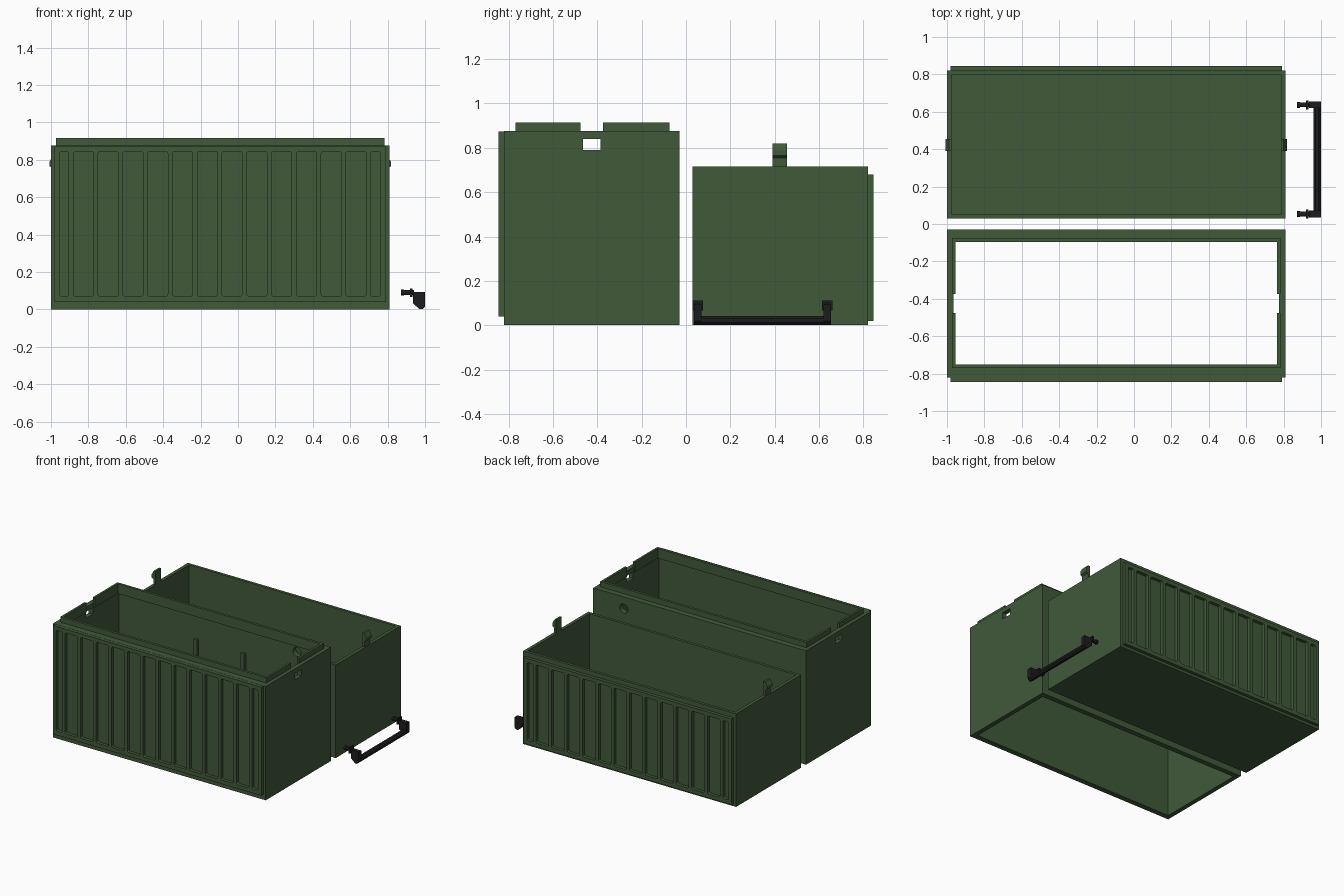
import bpy, bmesh, math
from mathutils import Matrix, Vector

if "Cube" in bpy.data.objects:
    bpy.data.objects.remove(bpy.data.objects["Cube"])


def material(name, rgb):
    m = bpy.data.materials.new(name)
    m.diffuse_color = (*rgb, 1)
    m.use_nodes = True
    m.node_tree.nodes["Principled BSDF"].inputs["Base Color"].default_value = m.diffuse_color
    return m


GREEN = material("dark green", (0.052, 0.1, 0.042))
BLACK = material("near black", (0.012, 0.012, 0.013))


def finish(bm, name, mat):
    bmesh.ops.recalc_face_normals(bm, faces=bm.faces)
    me = bpy.data.meshes.new(name)
    bm.to_mesh(me)
    bm.free()
    me.materials.append(mat)
    ob = bpy.data.objects.new(name, me)
    bpy.context.collection.objects.link(ob)
    return ob


def box(name, x, y, z, mat=GREEN):
    bm = bmesh.new()
    size = [b - a for a, b in (x, y, z)]
    mid = [(a + b) / 2 for a, b in (x, y, z)]
    bmesh.ops.create_cube(bm, size=1, matrix=Matrix.Translation(mid) @ Matrix.Diagonal((*size, 1)))
    return finish(bm, name, mat)


def rod(name, start, end, radius, sides, mat=BLACK):
    a, b = Vector(start), Vector(end)
    turn = (b - a).to_track_quat('Z', 'Y').to_matrix().to_4x4()
    bm = bmesh.new()
    bmesh.ops.create_cone(bm, cap_ends=True, segments=sides, radius1=radius, radius2=radius,
                          depth=(b - a).length,
                          matrix=Matrix.Translation((a + b) / 2) @ turn @ Matrix.Rotation(math.pi / sides, 4, 'Z'))
    return finish(bm, name, mat)


def prism(name, points, y0, y1, mat):
    # x-z profile extruded along y
    bm = bmesh.new()
    face = bm.faces.new([bm.verts.new((x, y0, z)) for x, z in points])
    new = bmesh.ops.extrude_face_region(bm, geom=[face])["geom"]
    bmesh.ops.translate(bm, vec=(0, y1 - y0, 0), verts=[v for v in new if isinstance(v, bmesh.types.BMVert)])
    return finish(bm, name, mat)


def cut(ob, *cutters):
    bpy.context.view_layer.objects.active = ob
    for c in cutters:
        m = ob.modifiers.new("cut", 'BOOLEAN')
        m.operation, m.solver, m.object = 'DIFFERENCE', 'EXACT', c
        bpy.ops.object.modifier_apply(modifier=m.name)
        bpy.data.objects.remove(c)


def rounded(x0, x1, z0, z1, r):
    pts = []
    for cx, cz, start in ((x1 - r, z1 - r, 0), (x0 + r, z1 - r, 90), (x0 + r, z0 + r, 180), (x1 - r, z0 + r, 270)):
        for k in range(4):
            a = math.radians(start + 30 * k)
            pts.append((cx + r * math.cos(a), cz + r * math.sin(a)))
    return pts


def ribbed_panel(name, y, z, slot_z):
    # flat sheet with a row of rounded slots, leaving ribs between them
    sheet = box(name, (-0.98, 0.79), y, z)
    pitch = 0.1325
    spans = [(-0.955, -0.905), (0.71, 0.76)]
    spans += [(-0.88 + pitch * i, -0.773 + pitch * i) for i in range(12)]
    inner = min(y, key=abs)
    outer = max(y, key=abs)
    over = math.copysign(0.05, outer)
    for a, b in spans:
        cut(sheet, prism("slot", rounded(a, b, *slot_z, 0.012), inner - over, outer + over, GREEN))
    return sheet


X = (-1.0, 0.81)

# open sleeve: walls, side windows and a round hole in the back wall
sleeve = box("sleeve_walls", X, (-0.82, -0.03), (0, 0.875))
cut(sleeve,
    box("c", (-0.965, 0.775), (-0.778, -0.07), (-1, 2)),
    box("c", (-2, 2), (-0.465, -0.385), (0.79, 0.84)),
    rod("c", (0.55, -0.2, 0.785), (0.55, 0.02, 0.785), 0.035, 24))

# raised lip around the sleeve top, interrupted at the side windows
lip = box("sleeve_lip", (-0.972, 0.782), (-0.77, -0.075), (0.84, 0.915))
cut(lip,
    box("c", (-0.955, 0.765), (-0.75, -0.095), (0, 2)),
    box("c", (-2, 2), (-0.475, -0.375), (0.7, 2)))
ledge = box("sleeve_ledge", (-0.972, 0.782), (-0.8, -0.05), (0.84, 0.874))
cut(ledge,
    box("c", (-0.955, 0.765), (-0.75, -0.095), (0, 2)),
    box("c", (-2, 2), (-0.475, -0.375), (0.7, 2)))

ribbed_panel("sleeve_ribbed_front", (-0.845, -0.819), (0.04, 0.874), (0.07, 0.845))

# guide bars inside the sleeve
for i, x in enumerate((-0.3, 0.1)):
    box(f"guide_bar_{i}", (x - 0.015, x + 0.015), (-0.09, -0.069), (0.2, 0.66))

# closed tray
tray = box("tray", X, (0.03, 0.82), (0, 0.715))
cut(tray, box("c", (-0.975, 0.785), (0.052, 0.798), (0.03, 2)))
ribbed_panel("tray_ribbed_back", (0.819, 0.845), (0.02, 0.68), (0.05, 0.65))

# snap hooks on the tray ends, with a wedge facing outwards
for name, edge, s in (("left", -0.995, -1), ("right", 0.805, 1)):
    prof = [(-0.02, 0.6), (-0.02, 0.82), (-0.005, 0.82), (0.012, 0.79), (0.012, 0.765), (-0.002, 0.755), (-0.002, 0.6)]
    prism(f"hook_{name}", [(edge + s * x, z) for x, z in prof], 0.39, 0.455, GREEN)

# carrying handle lying beside the tray
rod("handle_bar", (0.979, 0.035, 0.021), (0.979, 0.655, 0.021), 0.0215, 8)
for i, y in enumerate((0.053, 0.637)):
    prof = [(0.935, 0.093), (1, 0.093), (1, 0.018), (0.985, 0.002), (0.97, 0.002), (0.935, 0.032)]
    prism(f"handle_leg_{i}", prof, y - 0.018, y + 0.018, BLACK)
    box(f"handle_flange_{i}", (0.92, 0.932), (y - 0.024, y + 0.024), (0.066, 0.112), BLACK)
    rod(f"handle_peg_{i}", (0.885, y, 0.09), (0.94, y, 0.09), 0.013, 12)
    rod(f"handle_peg_tip_{i}", (0.872, y, 0.09), (0.888, y, 0.09), 0.017, 12)
